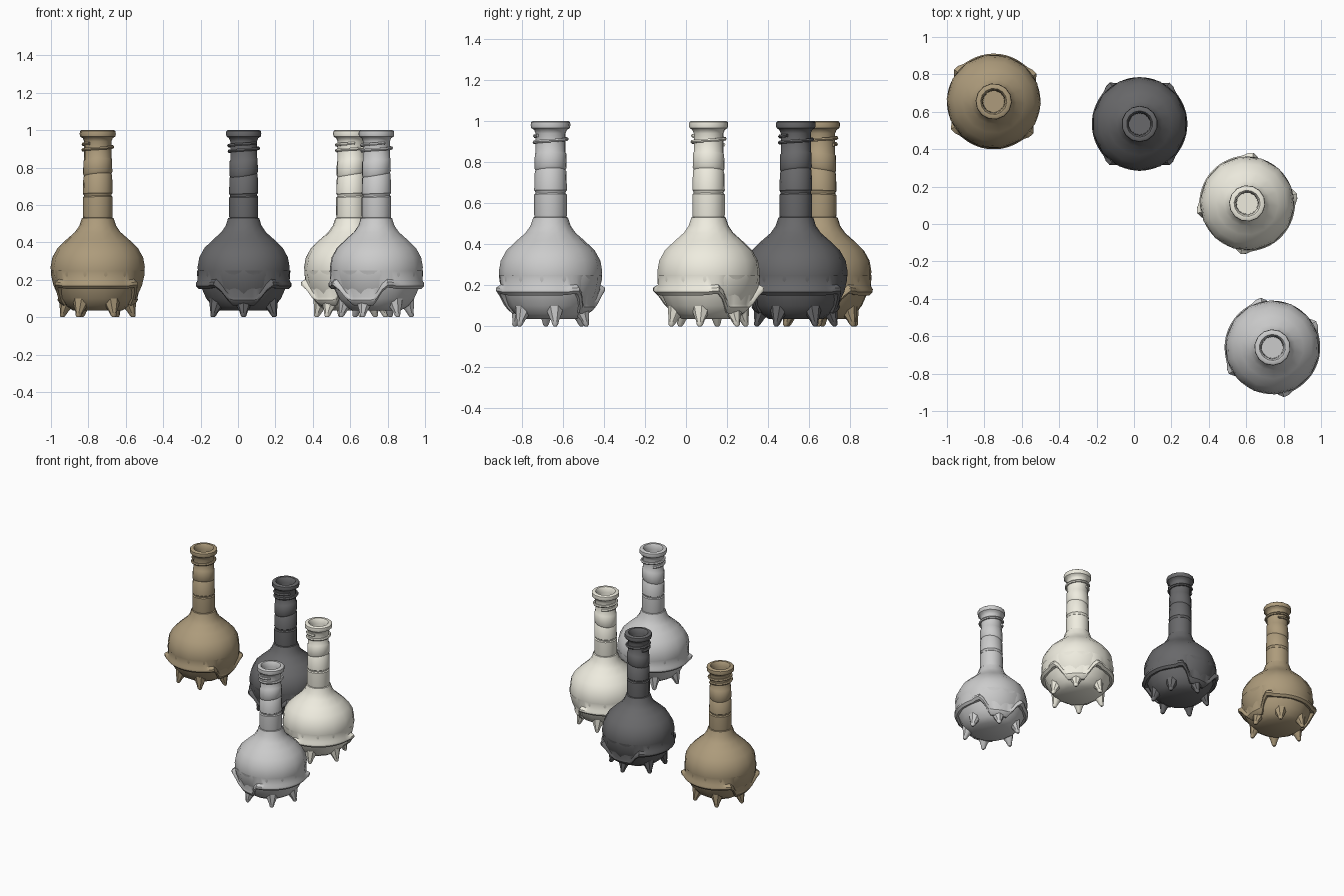
import bpy, bmesh, math
from mathutils import Vector

if "Cube" in bpy.data.objects:
    bpy.data.objects.remove(bpy.data.objects["Cube"])

def finish(name, bm, place, mat):
    bmesh.ops.recalc_face_normals(bm, faces=bm.faces)
    me = bpy.data.meshes.new(name)
    bm.to_mesh(me)
    bm.free()
    ob = bpy.data.objects.new(name, me)
    bpy.context.collection.objects.link(ob)
    ob.location = (place[0], place[1], 0)
    ob.rotation_euler.z = math.radians(place[2])
    if mat:
        me.materials.append(mat)
    bpy.ops.object.select_all(action='DESELECT')
    bpy.context.view_layer.objects.active = ob
    ob.select_set(True)
    bpy.ops.object.shade_smooth_by_angle(angle=math.radians(40))
    return ob

def loft(bm, rings, close_ring=True, caps=True):
    rows = [[bm.verts.new(p) for p in ring] for ring in rings]
    n = len(rows[0])
    for a, b in zip(rows, rows[1:]):
        for i in range(n):
            j = (i + 1) % n
            bm.faces.new((a[i], a[j], b[j], b[i]))
    if caps:
        bm.faces.new(rows[0])
        bm.faces.new(rows[-1])

def circle(r, z, n, tilt=0, phase=0):
    out = []
    for i in range(n):
        a = 2 * math.pi * i / n
        out.append((r * math.cos(a), r * math.sin(a), z + tilt * math.cos(a + phase)))
    return out

# bulb profile (radius, height)
BULB = [(0.13, 0.035), (0.172, 0.06), (0.205, 0.10), (0.237, 0.17), (0.25, 0.225), (0.252, 0.27),
        (0.243, 0.32), (0.215, 0.37), (0.168, 0.415), (0.122, 0.455), (0.098, 0.49), (0.085, 0.53)]
# neck wrappings (radius, height, tilt)
NECK = [(0.078, 0.532, 0), (0.080, 0.545, 0), (0.080, 0.642, .003), (0.074, 0.648, .003),
        (0.074, 0.655, .003), (0.080, 0.662, .003), (0.077, 0.755, .012), (0.073, 0.76, .012),
        (0.078, 0.77, .012), (0.077, 0.84, .01), (0.073, 0.845, .01), (0.073, 0.94, 0)]
# rolled lip and inside of the mouth
LIP = [(0.080, 0.957), (0.094, 0.966), (0.097, 0.98), (0.095, 0.995), (0.088, 1.0),
       (0.070, 1.0), (0.063, 0.99), (0.059, 0.96), (0.057, 0.85)]

def bulb_radius(z):
    for (r0, z0), (r1, z1) in zip(BULB, BULB[1:]):
        if z <= z1:
            return r0 + (r1 - r0) * (z - z0) / (z1 - z0)
    return BULB[-1][0]

def make_body(place, mat):
    bm = bmesh.new()
    n = 14
    rings = [circle(r, z, n) for r, z in BULB]
    rings += [circle(r, z, n, t, 1.0) for r, z, t in NECK]
    rings += [circle(r, z, n) for r, z in LIP]
    loft(bm, rings)
    finish("bottle_body", bm, place, mat)

def make_drape(place, mat):
    # outer skin whose rolled hem hangs down at two opposite sides
    bm = bmesh.new()
    n = 60
    rings = [[] for _ in range(6)]
    for i in range(n):
        deg = 360 * i / n
        a = math.radians(deg)
        d = abs((deg + 90) % 180 - 90)
        t = min(1, max(0, (d - 17) / 19))
        t = t * t * (3 - 2 * t)
        flare = math.exp(-((d - 38) / 7) ** 2)
        z = 0.078 + 0.088 * t + 0.008 * flare
        out = 0.016 * flare
        spec = [(bulb_radius(0.25) - 0.001, 0.25),
                (bulb_radius(z + 0.03) + 0.003, z + 0.03),
                (bulb_radius(z + 0.015) + 0.016 + out, z + 0.015),
                (bulb_radius(z) + 0.02 + out, z),
                (bulb_radius(z - 0.015) + 0.012 + out * 0.7, z - 0.015),
                (bulb_radius(z - 0.01) - 0.012, z - 0.012)]
        for ring, (r, h) in zip(rings, spec):
            ring.append((r * math.cos(a), r * math.sin(a), h))
    loft(bm, rings, caps=False)
    finish("hem_drape", bm, place, mat)

def make_feet(place, mat):
    # six blunt spikes leaning outwards
    bm = bmesh.new()
    for k in range(6):
        a = math.radians(60 * k)
        rings = []
        for r, z, rad in [(0.155, 0.10, 0.05), (0.168, 0.06, 0.036), (0.180, 0.03, 0.022),
                          (0.188, 0.008, 0.015), (0.189, 0.0, 0.008)]:
            rings.append([(x + r * math.cos(a), y + r * math.sin(a), h)
                          for x, y, h in circle(rad, z, 8)])
        loft(bm, rings)
    finish("spike_feet", bm, place, mat)

def make_cord(place, mat):
    # cord wound around the top of the neck
    bm = bmesh.new()
    rings = []
    n = 36
    for i in range(n + 1):
        t = i / n
        a = 2 * math.pi * 1.5 * t + 1
        z = 0.885 + 0.045 * t
        radial = Vector((math.cos(a), math.sin(a), 0))
        r = 0.076 + 0.004 * math.sin(math.pi * t)
        rings.append([radial * (r + 0.009 * math.cos(b)) + Vector((0, 0, z + 0.009 * math.sin(b)))
                      for b in (math.pi * j / 3 for j in range(6))])
    loft(bm, rings)
    finish("neck_cord", bm, place, mat)

def material(name, col):
    m = bpy.data.materials.new(name)
    m.diffuse_color = (*col, 1)
    m.use_nodes = True
    m.node_tree.nodes["Principled BSDF"].inputs["Base Color"].default_value = m.diffuse_color
    return m

# four bottles: (x, y, turn), material
bottles = [((-0.75, 0.655, -3), material("tan", (0.42, 0.33, 0.20))),
           ((0.03, 0.535, 90), material("dark_grey", (0.14, 0.14, 0.145))),
           ((0.605, 0.11, 47), material("ivory", (0.86, 0.84, 0.74))),
           ((0.74, -0.66, 67), None)]
for place, mat in bottles:
    make_body(place, mat)
    make_drape(place, mat)
    make_feet(place, mat)
    make_cord(place, mat)
